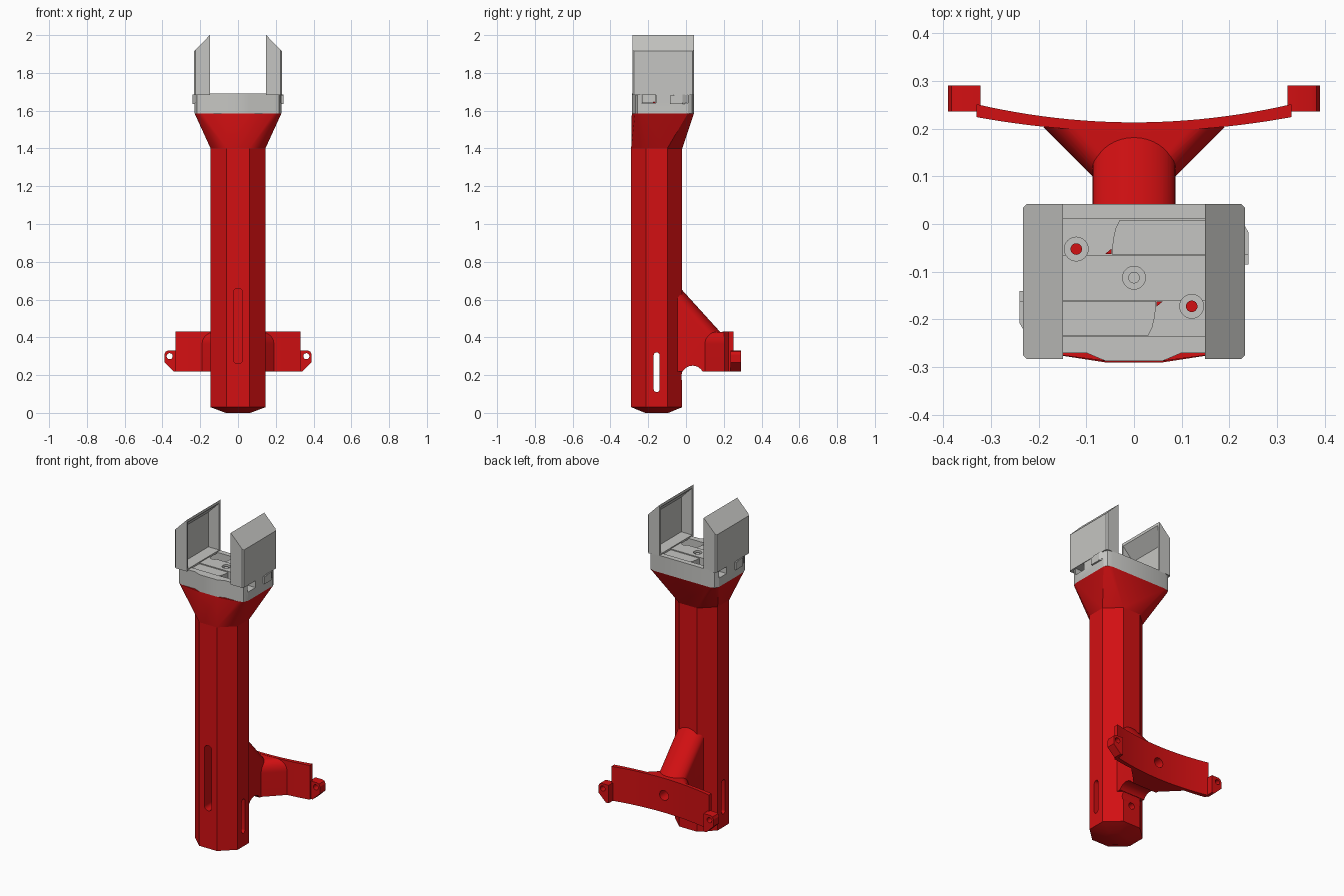
import bpy, bmesh, math

if "Cube" in bpy.data.objects:
    bpy.data.objects.remove(bpy.data.objects["Cube"])

def material(name, rgb):
    m = bpy.data.materials.new(name)
    m.diffuse_color = (*rgb, 1)
    m.use_nodes = True
    m.node_tree.nodes["Principled BSDF"].inputs["Base Color"].default_value = m.diffuse_color
    return m

RED = material("red", (0.65, 0.005, 0.006))
GREY = material("light grey", (0.56, 0.56, 0.54))

def finish(name, bm, mat):
    bmesh.ops.recalc_face_normals(bm, faces=bm.faces)
    me = bpy.data.meshes.new(name)
    bm.to_mesh(me)
    bm.free()
    me.materials.append(mat)
    ob = bpy.data.objects.new(name, me)
    bpy.context.collection.objects.link(ob)
    return ob

def place(axis, a, b, d):
    return {'x': (d, a, b), 'y': (a, d, b), 'z': (a, b, d)}[axis]

def prism(name, pts, axis, lo, hi, mat, chamfer=None):
    """Extrude a 2D outline along an axis."""
    bm = bmesh.new()
    low = [bm.verts.new(place(axis, a, b, lo)) for a, b in pts]
    top = [bm.verts.new(place(axis, a, b, hi)) for a, b in pts]
    bm.faces.new(low)
    bm.faces.new(top)
    for i in range(len(pts)):
        j = (i + 1) % len(pts)
        bm.faces.new((low[i], low[j], top[j], top[i]))
    if chamfer:
        edges = [e for e in bm.edges if chamfer(*e.verts)]
        bmesh.ops.bevel(bm, geom=edges, offset=0.008, segments=1, affect='EDGES')
    return finish(name, bm, mat)

def hull(name, pts, mat):
    """Loft between convex sections."""
    bm = bmesh.new()
    for p in pts:
        bm.verts.new(p)
    res = bmesh.ops.convex_hull(bm, input=bm.verts)
    junk = {g for g in res['geom_interior'] if isinstance(g, bmesh.types.BMVert)}
    bmesh.ops.delete(bm, geom=list(junk), context='VERTS')
    bmesh.ops.dissolve_limit(bm, angle_limit=0.01, verts=bm.verts, edges=bm.edges)
    return finish(name, bm, mat)

def boolean(ob, others, op):
    for other in others:
        m = ob.modifiers.new(op, 'BOOLEAN')
        m.object, m.operation, m.solver = other, op, 'EXACT'
        bpy.context.view_layer.objects.active = ob
        bpy.ops.object.modifier_apply(modifier=m.name)
        bpy.data.objects.remove(other)

def circle(a, b, r, n=24):
    return [(a + r * math.cos(2 * math.pi * i / n), b + r * math.sin(2 * math.pi * i / n))
            for i in range(n)]

def capsule(a, lo, hi, r, n=10):
    up = [(a + r * math.cos(math.pi * i / n), hi - r + r * math.sin(math.pi * i / n)) for i in range(n + 1)]
    dn = [(a - r * math.cos(math.pi * i / n), lo + r - r * math.sin(math.pi * i / n)) for i in range(n + 1)]
    return up + dn

def arch(y, w, zb, zt, r, n=10):
    """Section with a flat bottom and rounded top corners."""
    pts = [(w, y, zb), (-w, y, zb)]
    for s in (1, -1):
        for i in range(n + 1):
            t = math.pi / 2 * i / n
            pts.append((s * (w - r + r * math.cos(t)), y, zt - r + r * math.sin(t)))
    return pts

CY = -0.155
def octagon(z, k=1.0):
    q = [(0.145, 0.056), (0.06, 0.135)]
    return [(sx * a * k, CY + sy * b * k, z) for a, b in q for sx in (1, -1) for sy in (1, -1)]

# Head outline, shared by the neck and the grey plate
half = [(0.06, -0.287), (0.1, -0.27), (0.19, -0.27), (0.218, -0.258), (0.23, -0.23),
        (0.23, 0.01), (0.218, 0.033), (0.19, 0.042)]
outline = half + [(-x, y) for x, y in reversed(half)]

# Octagonal grip with tapered foot and flared neck
handle = hull("handle", octagon(0.0, 0.45) + octagon(0.03) + octagon(1.4), RED)
neck = hull("neck", octagon(1.4) + [(x, y, 1.586) for x, y in outline], RED)

# Slanted stem and flare leading to the rear bracket
stem = hull("stem", arch(-0.05, 0.087, 0.22, 0.683, 0.087) + arch(0.185, 0.087, 0.22, 0.424, 0.087), RED)
flare = hull("flare", arch(0.1, 0.087, 0.22, 0.425, 0.06) + arch(0.203, 0.19, 0.22, 0.429, 0.065), RED)

# Curved bracket band
xs = [0.33 * i / 12 for i in range(-12, 13)]
band = prism("bracket", [(x, 0.194 + 0.03 * (x / 0.33) ** 2) for x in xs] +
             [(x, 0.213 + 0.038 * (x / 0.33) ** 2) for x in reversed(xs)], 'z', 0.22, 0.43, RED)
boolean(handle, [stem, flare, band], 'UNION')

# Slots, bolt holes and the arched underside of the stem
boolean(handle, [
    prism("cut", circle(0.035, 0.19, 0.06, 32), 'x', -0.3, 0.3, RED),
    prism("cut", capsule(0, 0.26, 0.66, 0.025), 'y', -0.4, -0.2, RED),
    prism("cut", capsule(CY, 0.11, 0.32, 0.016), 'x', -0.3, 0.3, RED),
    prism("cut", circle(0, 0.325, 0.03), 'y', 0.05, 0.4, RED),
    prism("cut", circle(0, 0.15, 0.02), 'y', -0.09, 0.02, RED),
], 'DIFFERENCE')

# Strap lugs at the bracket ends
for s, side in ((1, "right"), (-1, "left")):
    prof = [(0.322, 0.22), (0.34, 0.22), (0.39, 0.268), (0.39, 0.31), (0.383, 0.325), (0.37, 0.33), (0.322, 0.33)]
    lug = prism(side + "_lug", [(s * x, z) for x, z in prof], 'y', 0.236, 0.29, RED)
    boolean(lug, [prism("cut", circle(s * 0.362, 0.3, 0.016), 'y', 0.1, 0.4, RED)], 'DIFFERENCE')

# Head plate with two sliding channels and screw holes
plate = prism("head_plate", outline, 'z', 1.586, 1.69, GREY)
cuts = []
for s in (1, -1):
    yc = -0.1125 + s * 0.085
    cuts.append(prism("cut", [(yc - 0.0375, 1.64), (yc + 0.0375, 1.64), (yc + 0.0375, 1.7), (yc - 0.0375, 1.7)],
                      'x', -0.3, 0.3, GREY))
    cuts.append(prism("cut", circle(-s * 0.121, -0.1125 + s * 0.06, 0.025), 'z', 1.625, 1.75, GREY))
cuts.append(prism("cut", circle(0, -0.1125, 0.024), 'z', 1.675, 1.75, GREY))
boolean(plate, cuts, 'DIFFERENCE')

# Centre screw
prism("centre_screw", circle(0, -0.1125, 0.012), 'z', 1.67, 1.685, GREY)

for s, side in ((1, "right"), (-1, "left")):
    yc = -0.1125 + s * 0.085
    # Red bolt seen inside the screw hole, and sliver beside the rack
    prism(side + "_bolt", circle(-s * 0.121, -0.1125 + s * 0.06, 0.012), 'z', 1.62, 1.63, RED)
    prism(side + "_gap", [(-s * 0.06, yc - s * 0.035), (-s * 0.047, yc - s * 0.035), (-s * 0.047, yc - s * 0.024)],
          'z', 1.638, 1.645, RED)
    # Sliding rack with rounded inner end and outer tab
    rack = [(-s * 0.046, yc - s * 0.036), (-s * 0.044, yc - s * 0.005), (-s * 0.038, yc + s * 0.02),
            (-s * 0.03, yc + s * 0.036), (s * 0.225, yc + s * 0.036), (s * 0.24, yc + s * 0.01),
            (s * 0.24, yc - s * 0.036)]
    prism(side + "_rack", rack, 'z', 1.642, 1.685, GREY)
    # Tab on the outside of the plate
    tab = [(s * 0.22, yc - s * 0.057), (s * 0.24, yc - s * 0.057), (s * 0.24, yc + s * 0.01), (s * 0.22, yc + s * 0.036)]
    prism(side + "_tab", tab, 'z', 1.635, 1.68, GREY)
    # Hollow clamp jaw, open toward the middle
    shell = [(0.149, 1.684), (0.233, 1.684), (0.233, 1.915), (0.149, 2.0)]
    inner = [(0.13, 1.696), (0.222, 1.696), (0.222, 1.909), (0.13, 2.002)]
    jaw = prism(side + "_jaw", [(s * x, z) for x, z in shell], 'y', -0.283, 0.042, GREY,
                chamfer=lambda a, b: abs(a.co.x) > 0.23 and abs(b.co.x) > 0.23 and abs(a.co.z - b.co.z) > 0.1)
    boolean(jaw, [prism("cut", [(s * x, z) for x, z in inner], 'y', -0.272, 0.031, GREY)], 'DIFFERENCE')

# Smooth rounded parts, keep edges crisp
bpy.ops.object.select_all(action='SELECT')
bpy.context.view_layer.objects.active = handle
bpy.ops.object.shade_smooth_by_angle(angle=math.radians(25))
